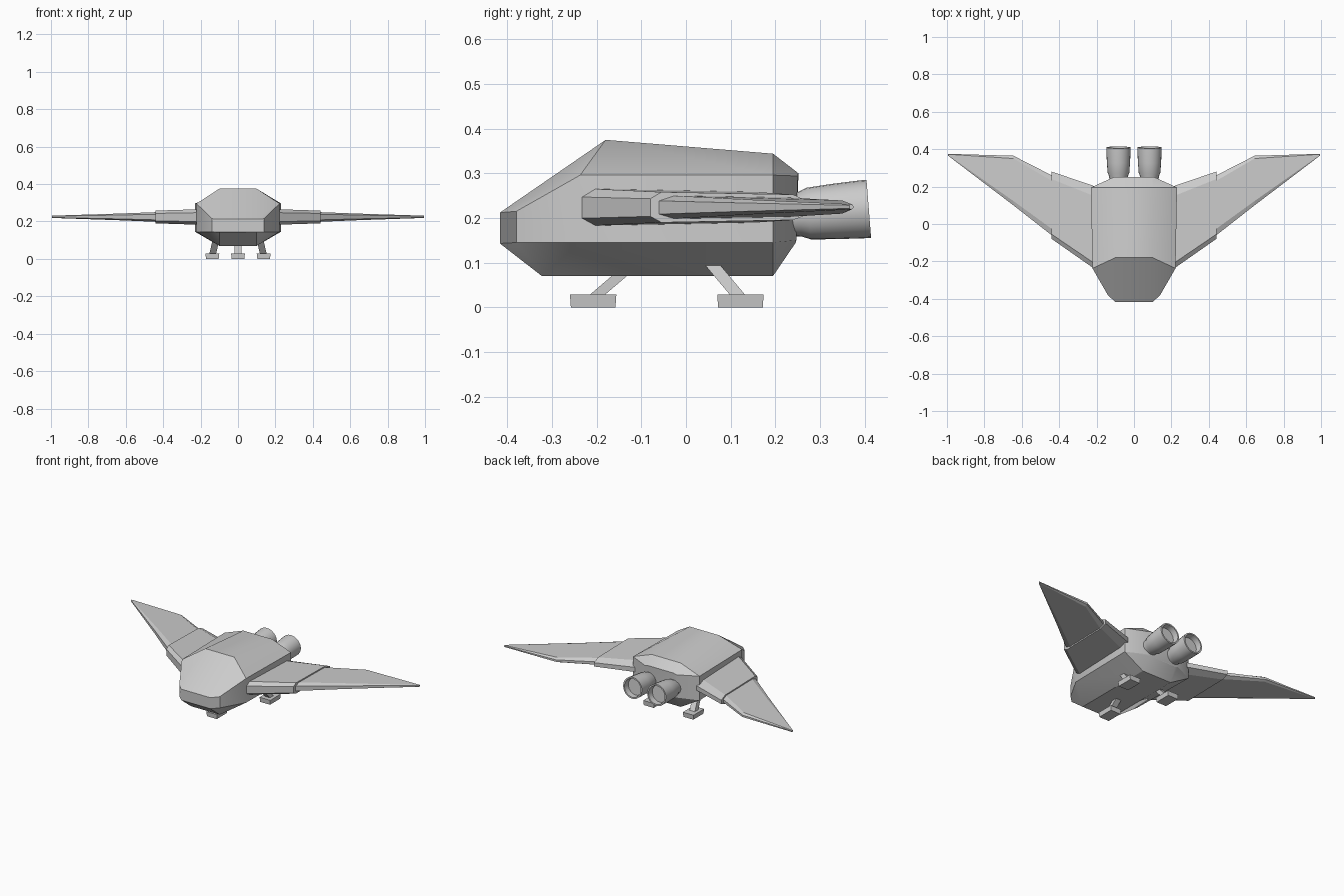
import bpy, bmesh, math
from mathutils import Vector

if "Cube" in bpy.data.objects:
    bpy.data.objects.remove(bpy.data.objects["Cube"])


def make_object(name, bm, mirror=False, smooth=None):
    bmesh.ops.recalc_face_normals(bm, faces=bm.faces)
    mesh = bpy.data.meshes.new(name)
    bm.to_mesh(mesh)
    bm.free()
    ob = bpy.data.objects.new(name, mesh)
    bpy.context.collection.objects.link(ob)
    if mirror:
        ob.modifiers.new("Mirror", 'MIRROR')
    if smooth:
        bpy.ops.object.select_all(action='DESELECT')
        ob.select_set(True)
        bpy.context.view_layer.objects.active = ob
        bpy.ops.object.shade_smooth_by_angle(angle=math.radians(smooth))
    return ob


def loft(name, sections, mirror=False, smooth=None):
    """Skin closed sections with equal point counts and cap both ends."""
    bm = bmesh.new()
    rings = [[bm.verts.new(p) for p in s] for s in sections]
    n = len(rings[0])
    for a, b in zip(rings, rings[1:]):
        for i in range(n):
            j = (i + 1) % n
            bm.faces.new((a[i], a[j], b[j], b[i]))
    bm.faces.new(rings[0])
    bm.faces.new(rings[-1])
    return make_object(name, bm, mirror, smooth)


# Hull: eight-sided sections, given as the right half from top to bottom
def full_section(half):
    return half + [(-x, y, z) for x, y, z in reversed(half)]


hull = [
    [(.10, -.417, .212), (.14, -.38, .215), (.14, -.38, .145), (.10, -.417, .143)],
    [(.10, -.18, .375), (.222, -.237, .296), (.222, -.237, .145), (.10, -.323, .07)],
    [(.10, .195, .344), (.23, .195, .296), (.23, .195, .145), (.10, .195, .07)],
    [(.09, .252, .30), (.11, .25, .294), (.11, .247, .15), (.09, .246, .145)],
]
loft("hull", [full_section(s) for s in hull], smooth=30)


# Wings: slab sections with chamfered leading and trailing edges
def wing_section(x, y0, y1, z0, z1, lead, trail):
    h = z1 - z0
    return [(x, y0, z0 + h * .2), (x, y0, z1 - h * .22),
            (x, y0 + lead, z1), (x, y1 - trail, z1 - h * .08),
            (x, y1, z1 - h * .35), (x, y1, z0 + h * .3),
            (x, y1 - trail, z0 + h * .08), (x, y0 + lead, z0)]


loft("inner_wing", [wing_section(.19, -.255, .195, .182, .266, .03, .055),
                    wing_section(.44, -.08, .28, .19, .258, .025, .04)], mirror=True)

loft("outer_wing", [wing_section(.43, -.068, .255, .198, .25, .035, .03),
                    wing_section(.645, .10, .365, .207, .242, .023, .015),
                    wing_section(.995, .366, .375, .219, .231, .003, .002)], mirror=True)

# Engines: hollow nozzles turned about a slightly raised axis
profile = [(.225, .048), (.255, .05), (.275, .058), (.33, .062), (.395, .065),
           (.41, .065), (.41, .056), (.375, .053)]
tilt = math.radians(4.5)
axis = Vector((0, math.cos(tilt), math.sin(tilt)))
up = Vector((0, -math.sin(tilt), math.cos(tilt)))
side = Vector((1, 0, 0))
rings = []
for t, r in profile:
    centre = Vector((.083, .25, .208)) + axis * (t - .25)
    rings.append([centre + side * (r * math.cos(a)) + up * (r * math.sin(a))
                  for a in (2 * math.pi * i / 24 for i in range(24))])
loft("engine", rings, mirror=True, smooth=35)


# Landing gear: slanted strut on a flat foot
def block(name, low, high, mirror=False):
    """Join two horizontal rectangles: (x, y, z, half width, half depth)."""
    def rect(x, y, z, w, d):
        return [(x - w, y - d, z), (x + w, y - d, z), (x + w, y + d, z), (x - w, y + d, z)]
    return loft(name, [rect(*low), rect(*high)], mirror)


def gear(name, x, y, strut_top, mirror):
    block(name + "_foot", (x, y, 0, .034, .050), (x, y, .029, .037, .052), mirror)
    tx, ty, tz = strut_top
    block(name + "_strut", (x, y, .02, .018, .017), (tx, ty, tz, .018, .017), mirror)


gear("front_leg", 0, -.208, (0, -.12, .095), False)
gear("rear_leg", .137, .122, (.118, .055, .1), True)
